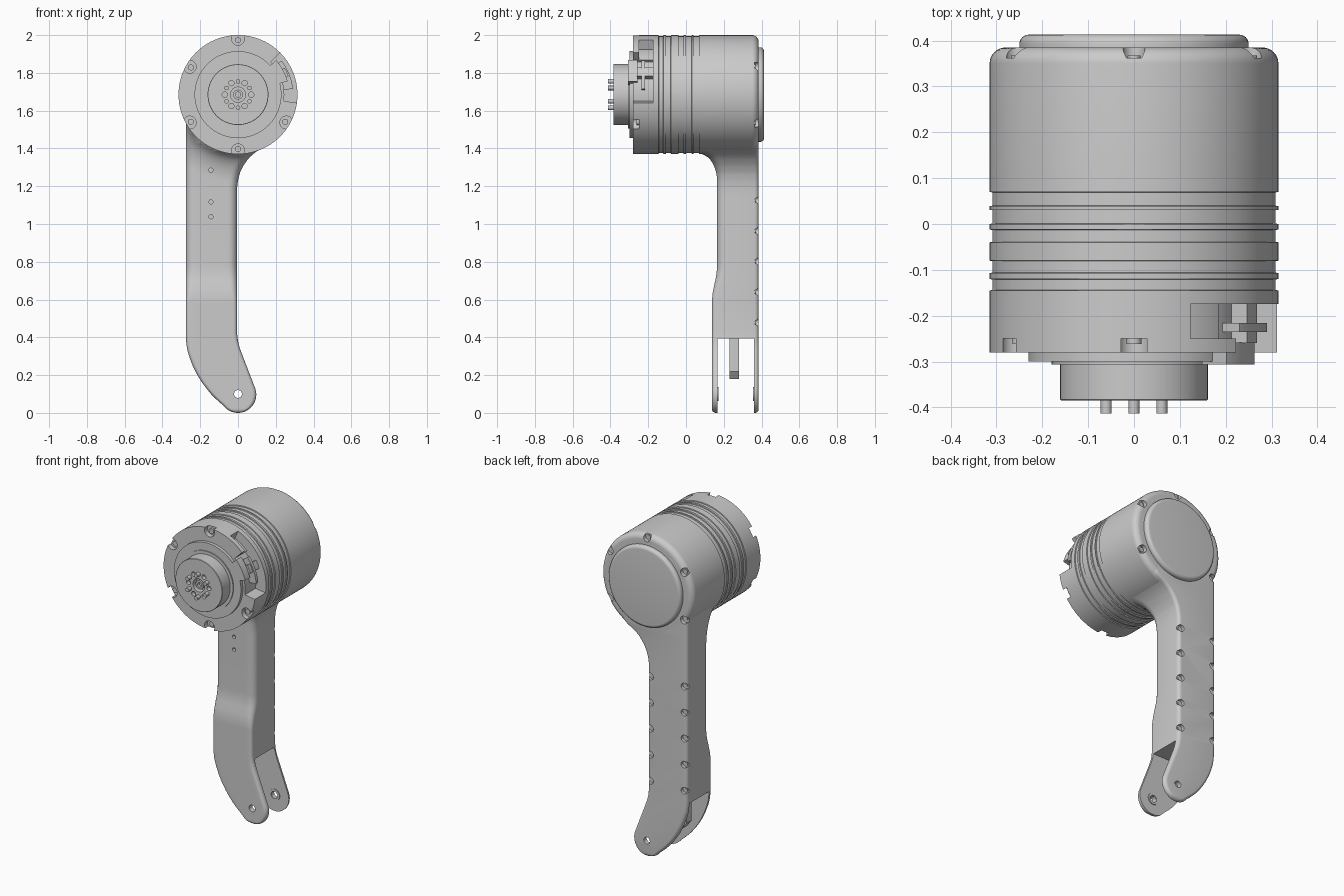
import bpy, bmesh, math
from math import sin, cos, pi, radians, sqrt

if "Cube" in bpy.data.objects:
    bpy.data.objects.remove(bpy.data.objects["Cube"])

CZ, R = 1.685, 0.315   # drum axis height and radius


def finish(name, bm):
    bmesh.ops.recalc_face_normals(bm, faces=bm.faces)
    me = bpy.data.meshes.new(name)
    bm.to_mesh(me)
    bm.free()
    ob = bpy.data.objects.new(name, me)
    bpy.context.collection.objects.link(ob)
    return ob


def smooth(ob, angle=32):
    ob.data.shade_smooth()
    ob.data.set_sharp_from_angle(angle=radians(angle))


def bridge(bm, rings):
    for a, b in zip(rings, rings[1:]):
        n = len(a)
        for i in range(n):
            bm.faces.new((a[i], a[(i + 1) % n], b[(i + 1) % n], b[i]))
    bm.faces.new(rings[0])
    bm.faces.new(rings[-1])


def lathe(name, profile, n=96):
    """Spin (radius, y) points about the drum axis."""
    bm = bmesh.new()
    bridge(bm, [[bm.verts.new((r * cos(2 * pi * i / n), y, CZ + r * sin(2 * pi * i / n)))
                 for i in range(n)] for r, y in profile])
    ob = finish(name, bm)
    smooth(ob)
    return ob


def add_prism(bm, pts, y0, y1):
    bridge(bm, [[bm.verts.new((x, y, z)) for x, z in pts] for y in (y0, y1)])


def disc(x, z, r, n=20):
    return [(x + r * cos(2 * pi * i / n), z + r * sin(2 * pi * i / n)) for i in range(n)]


def sector(r0, r1, a0, a1, n=14):
    ang = [radians(a0 + (a1 - a0) * i / n) for i in range(n + 1)]
    return ([(r0 * cos(a), CZ + r0 * sin(a)) for a in ang] +
            [(r1 * cos(a), CZ + r1 * sin(a)) for a in reversed(ang)])


def prisms(name, items):
    bm = bmesh.new()
    for pts, y0, y1 in items:
        add_prism(bm, pts, y0, y1)
    return finish(name, bm)


def cut(ob, items):
    cutter = prisms("cutter", items)
    cutter.hide_render = True
    mod = ob.modifiers.new("cut", 'BOOLEAN')
    mod.operation, mod.solver, mod.object = 'DIFFERENCE', 'EXACT', cutter
    bpy.context.view_layer.objects.active = ob
    bpy.ops.object.modifier_apply(modifier=mod.name)
    bpy.data.objects.remove(cutter)


def polar(r, deg):
    return r * cos(radians(deg)), CZ + r * sin(radians(deg))


def interp(table, z):
    for (z0, v0), (z1, v1) in zip(table, table[1:]):
        if z <= z1:
            return v0 + (v1 - v0) * max(0, (z - z0) / (z1 - z0))
    return table[-1][1]


# Motor drum with shallow ribs and a rounded back rim
prof = [(0.23, -0.28), (R, -0.28)]
ribs = [(-0.145, -0.12), (-0.107, -0.08), (-0.04, -0.012), (0.0, 0.031), (0.039, 0.07)]
for a, b in ribs:
    prof += [(R, a), (R - 0.006, a + 0.001), (R - 0.006, b - 0.001), (R, b)]
prof += [(R - 0.035 + 0.035 * cos(t * pi / 16), 0.35 + 0.035 * sin(t * pi / 16)) for t in range(9)]
drum = lathe("motor_drum", prof)
back_notches = [(disc(*polar(0.295, a), 0.024), 0.362, 0.5) for a in (30, 90, 150, 210, 330)]
front_notches = [(disc(*polar(0.295, 30 + 60 * k), 0.034), -0.4, -0.25) for k in range(6)]
cut(drum, front_notches)
cut(drum, back_notches)
cut(drum, [(sector(0.26, 0.4, 42, 67), -0.25, -0.175)])
cut(drum, [(sector(0.245, 0.4, -8, 45), -0.4, -0.175)])
smooth(drum)

# Screws in the drum notches
screws = prisms("drum_screws",
                [(disc(*polar(0.288, a), 0.016), -0.262, -0.24) for a in (90, 150, 210, 270, 330)] +
                [(disc(*polar(0.293, a), 0.014), 0.35, 0.368) for a in (30, 90, 150, 210, 330)])
smooth(screws)

# Back cap with rounded rim
lathe("back_cap", [(0.25, 0.37), (0.25, 0.393)] +
      [(0.23 + 0.02 * cos(t * pi / 12), 0.393 + 0.02 * sin(t * pi / 12)) for t in range(1, 7)])

# Front flange and output hub
lathe("front_flange", [(0.23, -0.25), (0.23, -0.30), (0.18, -0.30), (0.18, -0.306)])
hub = lathe("output_hub", [(0.161, -0.29), (0.161, -0.383), (0.159, -0.385)])
cut(hub, [(disc(0, CZ, 0.04, 32), -0.5, -0.35)] +
    [(disc(*polar(0.07, 60 * k), 0.014), -0.5, -0.36) for k in range(6)])
smooth(hub)
ring = prisms("hub_centre", [(disc(0, CZ, 0.026, 32), -0.378, -0.34)])
cut(ring, [(disc(0, CZ, 0.014), -0.5, -0.36)])
smooth(ring)
pins = prisms("hub_pins", [(disc(*polar(0.07, 30 + 60 * k), 0.012), -0.413, -0.37) for k in range(6)])
smooth(pins)

# Cable connector in the drum opening
prisms("connector", [(sector(0.2, 0.272, 15, 42), -0.306, -0.258),
                     (sector(0.235, 0.292, 6, 38), -0.236, -0.216),
                     (sector(0.235, 0.285, 20, 30), -0.26, -0.17)])

# Leg: horizontal rounded sections lofted from foot to drum
LEFT = [(0.04, -0.079), (0.07, -0.113), (0.1, -0.143), (0.15, -0.184), (0.2, -0.215), (0.25, -0.24),
        (0.3, -0.259), (0.34, -0.27), (0.39, -0.276), (1.53, -0.276), (1.6, -0.27)]
RIGHT = [(0.13, 0.091), (0.32, 0.018), (0.35, 0.007), (0.38, 0.0), (0.42, -0.005), (1.19, -0.005),
         (1.23, 0.0), (1.27, 0.01), (1.31, 0.029), (1.35, 0.058), (1.38, 0.092), (1.41, 0.145),
         (1.43, 0.17), (1.6, 0.17)]
FRONT = [(0.6, 0.138), (0.64, 0.142), (0.68, 0.15), (0.72, 0.159), (0.76, 0.164), (0.8, 0.165)]
CORNER = [(0.58, 0.02), (0.76, 0.045)]
BACK = 0.385


def section(z):
    foot = sqrt(max(0, 0.097 ** 2 - (0.097 - z) ** 2)) if z < 0.194 else 0
    xl = -foot if z < 0.04 else interp(LEFT, z)
    xr = foot if z < 0.13 else interp(RIGHT, z)
    e = 0.02
    inset = e - sqrt(e * e - (e - z) ** 2) if z < e else 0
    yf, yb = interp(FRONT, z) + inset, BACK - inset
    rf = min(interp(CORNER, z), 0.49 * (xr - xl))
    rb = min(0.022, 0.49 * (xr - xl))
    pts = []
    for cx, cy, r, a0 in ((xr - rb, yb - rb, rb, 0), (xl + rb, yb - rb, rb, 90),
                          (xl + rf, yf + rf, rf, 180), (xr - rf, yf + rf, rf, 270)):
        if a0 == 270:   # extra points across the front face
            x0 = xl + rf
            pts += [(x0 + (cx - x0) * k / 10, yf) for k in range(1, 10)]
        pts += [(cx + r * cos(radians(a0 + 15 * k)), cy + r * sin(radians(a0 + 15 * k))) for k in range(7)]
    out = []
    for x, y in pts:    # front face flares into the drum
        d = max(0, math.hypot(x, z - CZ) - R)
        if d < 0.15 and y < 0.25:
            y -= 0.09 * (1 - sqrt(1 - (1 - d / 0.15) ** 2))
        out.append((x, y, z))
    return out


zs = [0.0005, 0.002, 0.005, 0.009, 0.014, 0.02, 0.03, 0.04, 0.055, 0.07, 0.085, 0.1, 0.115, 0.13]
zs += [0.16, 0.2, 0.25, 0.3, 0.32, 0.34, 0.36, 0.38, 0.42, 0.58]
zs += [0.6 + 0.02 * i for i in range(11)] + [1.0, 1.15] + [1.19 + 0.0137 * i for i in range(31)]
bm = bmesh.new()
bridge(bm, [[bm.verts.new(p) for p in section(z)] for z in zs])
leg = finish("leg", bm)
cut(leg, [([(-1, -0.2), (1, -0.2), (1, 0.395), (-1, 0.395)], 0.167, 0.36)])       # fork slot
cut(leg, [(disc(0, 0.1, 0.021, 28), 0, 0.5)])                                     # pivot hole
cut(leg, [(disc(-0.143, z, 0.011), 0, 0.185) for z in (1.285, 1.117, 1.038)])     # front holes
heights = (1.125, 0.963, 0.802, 0.64, 0.478)
edge_spots = [(x, z) for x in (-0.024, -0.257) for z in heights]
cut(leg, [(disc(x, z, 0.021), 0.366, 0.5) for x, z in edge_spots])
cut(leg, [back_notches[3]])
smooth(leg)

# Screws along the back edges of the leg
leg_screws = prisms("leg_screws", [(disc(x, z, 0.012), 0.355, 0.371) for x, z in edge_spots])
smooth(leg_screws)

# Bearing rings inside the fork and the tongue in the slot
rings = prisms("fork_bearings", [(disc(0, 0.1, 0.036, 32), 0.16, 0.172), (disc(0, 0.1, 0.036, 32), 0.355, 0.363)])
cut(rings, [(disc(0, 0.1, 0.022, 28), 0, 0.5)])
smooth(rings)
prisms("slot_tongue", [([(-0.2, 0.41), (-0.2, 0.22), (-0.17, 0.18), (-0.14, 0.18), (-0.11, 0.22), (-0.11, 0.41)],
                        0.23, 0.28)])
